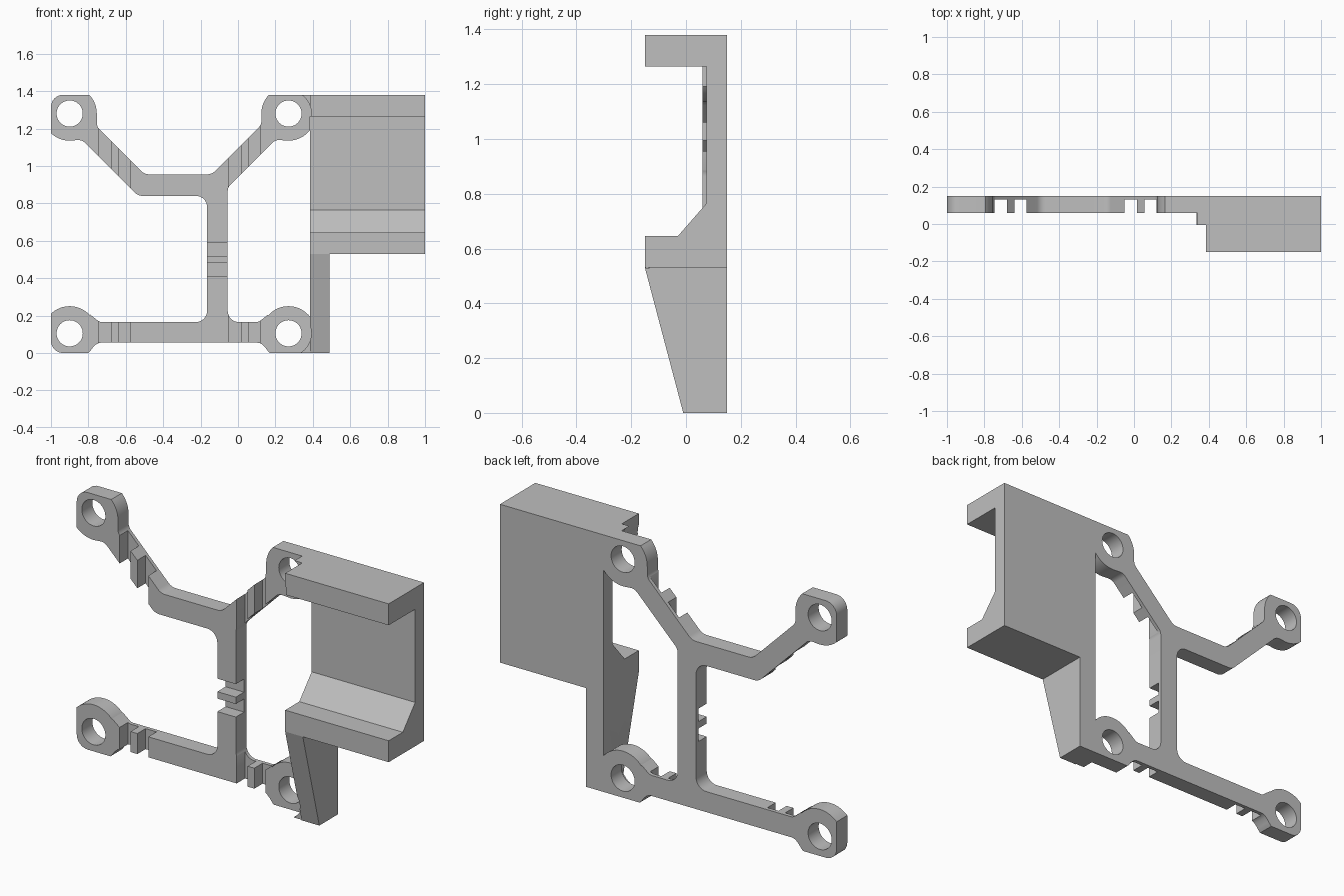
import bpy, bmesh
from math import sin, cos, asin, acos, pi, radians
from mathutils import Vector

cube = bpy.data.objects.get("Cube")
if cube:
    bpy.data.objects.remove(cube, do_unlink=True)

grey = bpy.data.materials.new("plain_grey")
grey.use_nodes = True
colour = (0.52, 0.52, 0.52, 1)
grey.diffuse_color = colour
grey.node_tree.nodes["Principled BSDF"].inputs["Base Color"].default_value = colour


def rounded(points, steps=8):
    """Outline from (u, v, radius) corners, each rounded with a true arc."""
    out = []
    for i, (u, v, r) in enumerate(points):
        p = Vector((u, v))
        if r == 0:
            out.append(p)
            continue
        a = (Vector(points[i - 1][:2]) - p).normalized()
        b = (Vector(points[(i + 1) % len(points)][:2]) - p).normalized()
        half = a.angle(b) / 2
        reach, w = r * cos(half) / sin(half), sin(half)
        for k in range(steps + 1):
            t = k / steps
            c0, c1, c2 = (1 - t) ** 2, 2 * t * (1 - t) * w, t * t
            out.append(p + reach * (a * c0 + b * c2) / (c0 + c1 + c2))
    return out


def circle(u, v, r, n=48):
    return [(u + r * cos(2 * pi * k / n), v + r * sin(2 * pi * k / n)) for k in range(n)]


def rect(u0, u1, v0, v1):
    return [(u0, v0), (u1, v0), (u1, v1), (u0, v1)]


def prism(name, outline, axis, lo, hi):
    """Extrude an outline along x (outline in y, z) or y (outline in x, z)."""
    bm = bmesh.new()
    place = (lambda p, d: (d, p[0], p[1])) if axis == "x" else (lambda p, d: (p[0], d, p[1]))
    near = [bm.verts.new(place(p, lo)) for p in outline]
    far = [bm.verts.new(place(p, hi)) for p in outline]
    bm.faces.new(near)
    bm.faces.new(far[::-1])
    for i in range(len(near)):
        bm.faces.new((near[i - 1], far[i - 1], far[i], near[i]))
    bmesh.ops.recalc_face_normals(bm, faces=bm.faces)
    mesh = bpy.data.meshes.new(name)
    bm.to_mesh(mesh)
    bm.free()
    mesh.materials.append(grey)
    obj = bpy.data.objects.new(name, mesh)
    bpy.context.collection.objects.link(obj)
    return obj


def combine(target, tool, operation):
    """Apply a boolean and discard the tool."""
    tool.hide_render = True
    mod = target.modifiers.new("cut", "BOOLEAN")
    mod.operation, mod.solver, mod.object = operation, "EXACT", tool
    bpy.context.view_layer.update()
    result = target.evaluated_get(bpy.context.evaluated_depsgraph_get())
    mesh = bpy.data.meshes.new_from_object(result)
    target.modifiers.clear()
    target.data = mesh
    bpy.data.objects.remove(tool, do_unlink=True)


FRONT, BACK = 0.06, 0.15
LEFT_X, RIGHT_X, LOW_Z, HIGH_Z, TOP = -0.9, 0.27, 0.105, 1.28, 1.38
WALL = 0.385
BOSS_R, HOLE_R, CLEAR_R = 0.145, 0.07, 0.122


def boss(x, z):
    """Screw boss: a disc trimmed square at its outer corner."""
    sx, sz = (1 if x > 0 else -1), (1 if z > 1 else -1)
    dx = WALL - x if x > 0 else 1 + x
    dz = TOP - z if z > 1 else z
    start, end = pi - asin(dz / BOSS_R), 2 * pi - acos(dx / BOSS_R)
    pts = [(dx, dz, 0 if x > 0 else 0.065)]
    for k in range(33):
        a = start + (end - start) * k / 32
        pts.append((BOSS_R * cos(a), BOSS_R * sin(a), 0))
    return prism("boss", [(x + sx * p[0], z + sz * p[1]) for p in rounded(pts)], "y", FRONT, BACK)


# Frame: branching arms with rounded joints
arms = [
    (-0.755, 1.28, 0), (-0.755, 1.21, 0.05), (-0.5, 0.955, 0.06), (-0.14, 0.955, 0.06),
    (0.125, 1.22, 0.05), (0.125, 1.28, 0), (0.27, 1.135, 0), (0.2, 1.14, 0.05),
    (-0.055, 0.885, 0.05), (-0.055, 0.165, 0.06), (0.11, 0.165, 0.04), (0.16, 0.205, 0),
    (0.175, 0, 0), (0.12, 0.055, 0.05), (-0.75, 0.055, 0.05), (-0.805, 0, 0),
    (-0.79, 0.205, 0), (-0.74, 0.165, 0.04), (-0.165, 0.165, 0.06), (-0.165, 0.84, 0.06),
    (-0.535, 0.84, 0.06), (-0.835, 1.14, 0.05), (-0.9, 1.135, 0)]
frame = prism("frame", rounded(arms), "y", FRONT, BACK)
corners = [(x, z) for x in (LEFT_X, RIGHT_X) for z in (LOW_Z, HIGH_Z)]
for x, z in corners:
    combine(frame, boss(x, z), "UNION")
for x, z in corners:
    combine(frame, prism("hole", circle(x, z, HOLE_R), "y", 0, 0.3), "DIFFERENCE")

# Front grooves across the arms and the column
grooves = [rect(x, x + 0.065, -0.1, 1.5) for x in (-0.745, -0.64, -0.05, 0.055)]
grooves += [rect(-0.3, 0, z, z + 0.07) for z in (0.41, 0.517)]
for outline in grooves:
    combine(frame, prism("groove", outline, "y", 0, 0.13), "DIFFERENCE")

# Holder: channel with a sloped lower lip
channel = [(0.15, 0.53), (-0.15, 0.53), (-0.15, 0.645), (-0.03, 0.645), (0.075, 0.765),
           (0.075, 1.265), (-0.15, 1.265), (-0.15, TOP), (0.15, TOP)]
holder = prism("holder", channel, "x", WALL, 1)

# Leg with a curved brace under the channel
brace = [(-0.15 + 0.14 * cos(a), 0.39 + 0.14 * sin(a))
         for a in (pi / 2 * k / 16 for k in range(17))]
leg = brace[::-1] + [(-0.15, 0.56), (0.15, 0.56), (0.15, 0), (-0.01, 0)]
combine(holder, prism("leg", leg, "x", WALL, 0.49), "UNION")

# Corner webs beside the right bosses, with screw head clearance
for z0, z1 in ((0, 0.06), (1.32, TOP)):
    combine(holder, prism("web", rect(0.335, 0.4, z0, z1), "y", -0.005, FRONT), "UNION")
for z in (LOW_Z, HIGH_Z):
    combine(holder, prism("clearance", circle(RIGHT_X, z, CLEAR_R), "y", -0.3, FRONT), "DIFFERENCE")

# Smooth the curved walls, keep the edges sharp
bpy.ops.object.select_all(action="DESELECT")
for obj in (frame, holder):
    obj.select_set(True)
    bpy.context.view_layer.objects.active = obj
bpy.ops.object.shade_smooth_by_angle(angle=radians(30))
